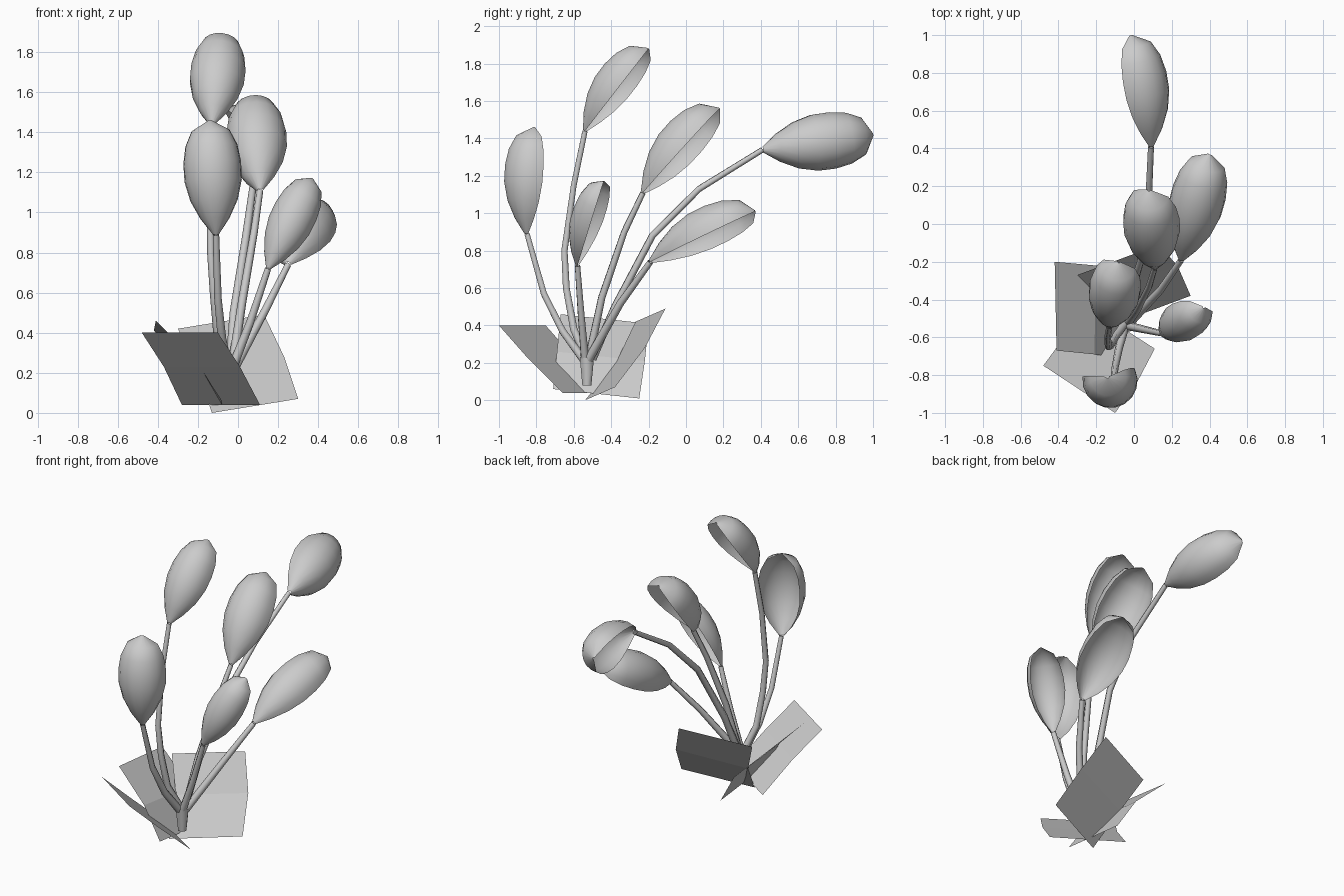
import bpy, math
from mathutils import Vector as V

if "Cube" in bpy.data.objects:
    bpy.data.objects.remove(bpy.data.objects["Cube"])


def mesh_object(name, verts, faces, smooth=False):
    me = bpy.data.meshes.new(name)
    me.from_pydata([tuple(v) for v in verts], [], faces)
    me.update()
    ob = bpy.data.objects.new(name, me)
    bpy.context.collection.objects.link(ob)
    if smooth:
        for p in me.polygons:
            p.use_smooth = True
    return ob


def grid_faces(rows, cols, wrap=False):
    n = cols if wrap else cols - 1
    return [(r * cols + c, r * cols + (c + 1) % cols,
             (r + 1) * cols + (c + 1) % cols, (r + 1) * cols + c)
            for r in range(rows - 1) for c in range(n)]


def tube(name, pts, r0, r1, sides=6):
    """Tapered, smooth-shaded tube through the points."""
    pts = [V(p) for p in pts]
    n = len(pts)
    verts = []
    for i, p in enumerate(pts):
        d = (pts[min(i + 1, n - 1)] - pts[max(i - 1, 0)]).normalized()
        a = d.cross(V((0, 1, 0.3))).normalized()
        b = d.cross(a)
        r = r0 + (r1 - r0) * i / (n - 1)
        for k in range(sides):
            t = 2 * math.pi * k / sides
            verts.append(p + (a * math.cos(t) + b * math.sin(t)) * r)
    return mesh_object(name, verts, grid_faces(n, sides, True), True)


# Cupped petal outline: (position along axis, radius relative to the maximum)
PROFILE = [(0, .1), (.14, .5), (.3, .82), (.47, .99), (.63, 1), (.78, .9),
           (.91, .66), (1, .05)]


def petal(name, base, tip, bulge, width, seg=10):
    """Open spoon-shaped shell, bulging toward the given direction."""
    base, tip = V(base), V(tip)
    axis = tip - base
    d = axis.normalized()
    n = V(bulge)
    n = (n - d * n.dot(d)).normalized()
    s = d.cross(n)
    lim = math.radians(106)
    verts = []
    for u, w in PROFILE:
        for k in range(seg + 1):
            t = -lim + 2 * lim * k / seg
            verts.append(base + axis * u
                         + (s * math.sin(t) + n * math.cos(t)) * w * width)
    return mesh_object(name, verts, grid_faces(len(PROFILE), seg + 1), True)


# Flowers: stem path from root to petal base, petal tip, bulge direction, half width
FLOWERS = [
    ([(-.05, -.53, .22), (-.10, -.60, .38), (-.12, -.64, .6), (-.135, -.65, .8),
      (-.14, -.60, 1.15), (-.13, -.54, 1.44)],
     (-.08, -.20, 1.88), (-.28, -.77, .57), .137),
    ([(-.05, -.55, .22), (-.08, -.66, .37), (-.10, -.76, .57), (-.11, -.85, .89)],
     (-.14, -.81, 1.46), (.17, -.98, 0), .145),
    ([(-.03, -.52, .22), (.02, -.45, .55), (.08, -.33, .9), (.11, -.23, 1.11)],
     (.08, .18, 1.56), (-.3, -.71, .63), .15),
    ([(-.04, -.50, .22), (-.02, -.38, .5), (.04, -.18, .88), (.075, .07, 1.13),
      (.09, .41, 1.34)],
     (-.02, 1.0, 1.42), (.95, .18, .3), .153),
    ([(-.02, -.52, .22), (.14, -.35, .52), (.25, -.19, .74)],
     (.40, .37, 1.01), (-.3, -.4, .85), .145),
    ([(-.03, -.54, .22), (.06, -.56, .45), (.15, -.58, .72)],
     (.37, -.44, 1.17), (-.3, -.9, .3), .112),
]
for i, (path, tip, bulge, width) in enumerate(FLOWERS, 1):
    tube(f"stem_{i}", path, .024, .016)
    petal(f"petal_{i}", path[-1], tip, bulge, width)

# Root stub where the stems meet
tube("root_stub", [(-.04, -.53, .08), (-.04, -.53, .23)], .028, .044)

# Base leaves: flat cards folded once (outer edge, fold, inner edge)
LEAVES = {
    "front_leaf": [(-.48, -.75, .40), (-.10, -1.0, .40), (-.37, -.60, .23),
                   (.01, -.85, .23), (-.28, -.41, .04), (.11, -.66, .04)],
    "left_leaf": [(-.41, -.67, .46), (-.42, -.20, .41), (-.21, -.69, .26),
                  (-.20, -.22, .21), (-.08, -.71, .06), (-.08, -.25, .01)],
    "back_leaf": [(-.30, -.27, .42), (.13, -.11, .49), (-.20, -.37, .21),
                  (.23, -.22, .28), (-.13, -.54, 0), (.30, -.38, .07)],
}
for name, verts in LEAVES.items():
    mesh_object(name, verts, grid_faces(3, 2))
